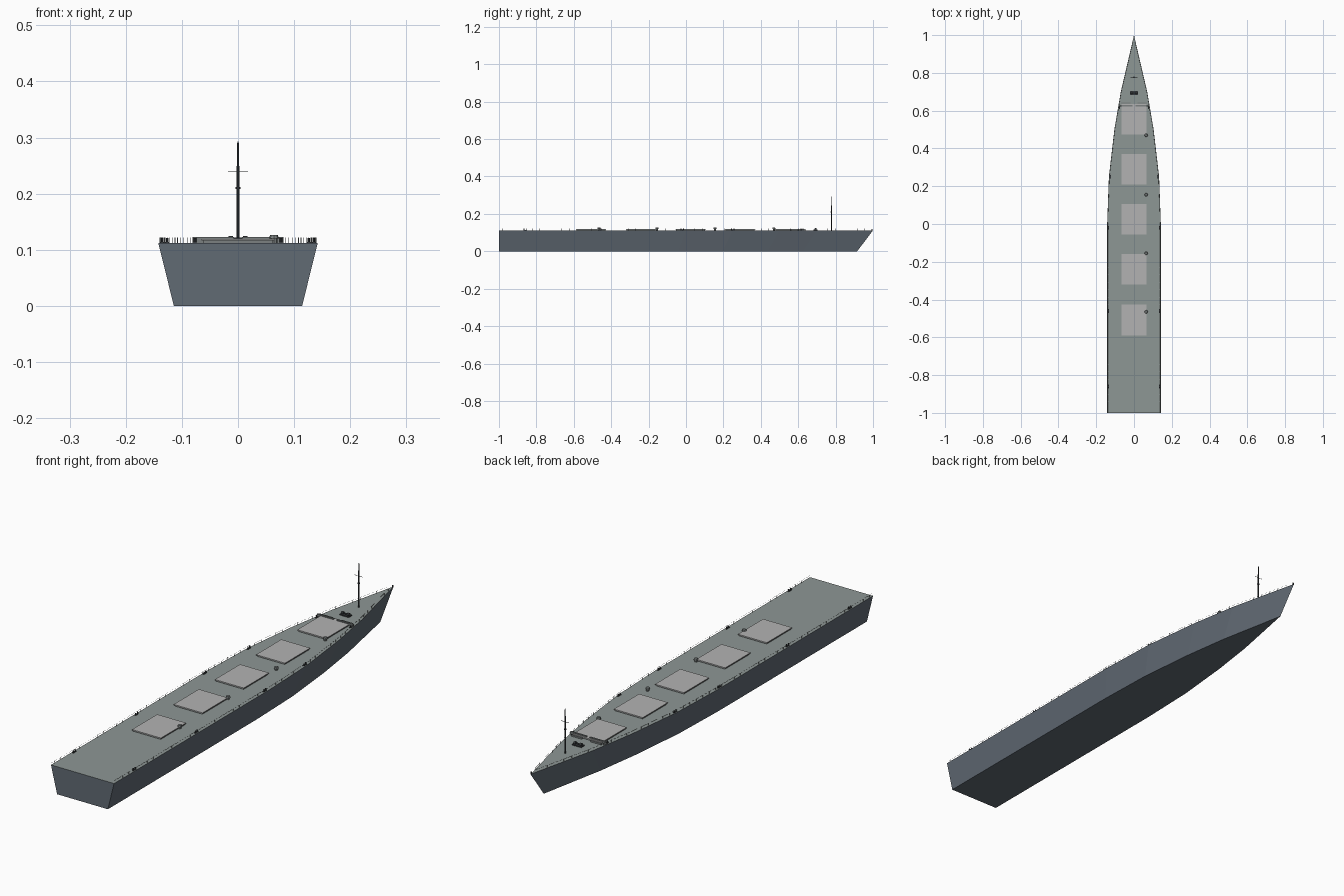
import bpy, bmesh, math
from mathutils import Vector

if "Cube" in bpy.data.objects:
    bpy.data.objects.remove(bpy.data.objects["Cube"])

DECK = 0.112
STATIONS = [(-1, 0.142), (0, 0.142), (0.25, 0.133), (0.5, 0.104), (0.7, 0.07), (1, 0.0)]


def material(name, rgb):
    m = bpy.data.materials.new(name)
    m.diffuse_color = (*rgb, 1)
    m.use_nodes = True
    m.node_tree.nodes["Principled BSDF"].inputs["Base Color"].default_value = m.diffuse_color
    return m


HULL = material("hull_paint", (0.12, 0.145, 0.175))
DECKM = material("deck_paint", (0.27, 0.31, 0.30))
COVER = material("hatch_grey", (0.45, 0.45, 0.45))
STEEL = material("deck_steel", (0.2, 0.22, 0.22))
DARK = material("dark_steel", (0.04, 0.045, 0.05))


def finish(name, bm, *mats):
    bmesh.ops.recalc_face_normals(bm, faces=bm.faces)
    me = bpy.data.meshes.new(name)
    bm.to_mesh(me)
    bm.free()
    for m in mats:
        me.materials.append(m)
    ob = bpy.data.objects.new(name, me)
    bpy.context.collection.objects.link(ob)
    return ob


def add_box(bm, loc, size, turn=0):
    vs = bmesh.ops.create_cube(bm, size=1)["verts"]
    bmesh.ops.scale(bm, vec=size, verts=vs)
    if turn:
        from mathutils import Matrix
        bmesh.ops.rotate(bm, verts=vs, matrix=Matrix.Rotation(turn, 3, 'Z'))
    bmesh.ops.translate(bm, vec=loc, verts=vs)


def add_rod(bm, a, b, r1, r2=None, sides=8):
    a, b = Vector(a), Vector(b)
    d = b - a
    vs = bmesh.ops.create_cone(bm, cap_ends=True, segments=sides, radius1=r1,
                               radius2=r1 if r2 is None else r2, depth=d.length)["verts"]
    bmesh.ops.rotate(bm, verts=vs, matrix=d.to_track_quat('Z', 'Y').to_matrix())
    bmesh.ops.translate(bm, vec=(a + b) / 2, verts=vs)


def half_width(y):
    for (y0, w0), (y1, w1) in zip(STATIONS, STATIONS[1:]):
        if y <= y1:
            return w0 + (w1 - w0) * (y - y0) / (y1 - y0)
    return 0


# Hull: flared sides, flat transom, raked pointed bow
bm = bmesh.new()
loops = []
for z, width, length in ((0, 0.805, 1.915 / 2), (DECK, 1, 1)):
    pts = [(w * width, -1 + (y + 1) * length) for y, w in STATIONS]
    pts += [(-x, y) for x, y in reversed(pts[:-1])]
    loops.append([bm.verts.new((x, y, z)) for x, y in pts])
low, top = loops
n = len(low)
for i in range(n):
    j = (i + 1) % n
    bm.faces.new((low[i], low[j], top[j], top[i]))
bm.faces.new(low)
bm.faces.new(top).material_index = 1
finish("hull", bm, HULL, DECKM)

# Cargo hatches: dark coaming with a lighter cover
for i, y in enumerate((-0.508, -0.24, 0.025, 0.29, 0.555)):
    bm = bmesh.new()
    add_box(bm, (0, y, DECK + 0.002), (0.124, 0.155, 0.006))
    finish(f"hatch_coaming_{i + 1}", bm, STEEL)
    bm = bmesh.new()
    add_box(bm, (0, y, DECK + 0.006), (0.13, 0.162, 0.003))
    finish(f"hatch_cover_{i + 1}", bm, COVER)

# Deck vents
for i, y in enumerate((-0.465, -0.155, 0.155, 0.47)):
    bm = bmesh.new()
    add_rod(bm, (0.064, y, DECK), (0.064, y, DECK + 0.01), 0.006)
    add_rod(bm, (0.064, y, DECK + 0.008), (0.064, y, DECK + 0.014), 0.009, 0.007)
    finish(f"deck_vent_{i + 1}", bm, STEEL)

# Breakwater in two halves
bm = bmesh.new()
for s in (-1, 1):
    add_box(bm, (s * 0.044, 0.626, DECK + 0.005), (0.074, 0.007, 0.012))
    add_box(bm, (s * 0.044, 0.64, DECK + 0.003), (0.05, 0.004, 0.006))
finish("breakwater", bm, STEEL)

# Anchor windlass
bm = bmesh.new()
add_box(bm, (0, 0.693, DECK + 0.002), (0.042, 0.022, 0.004))
add_rod(bm, (-0.02, 0.693, DECK + 0.007), (0.02, 0.693, DECK + 0.007), 0.003)
for s in (-1, 1):
    add_rod(bm, (s * 0.009, 0.693, DECK + 0.007), (s * 0.017, 0.693, DECK + 0.007), 0.006, sides=12)
finish("windlass", bm, DARK)

# Foremast with yard and lamp platform
bm = bmesh.new()
add_rod(bm, (0, 0.777, DECK), (0, 0.777, 0.29), 0.003, 0.002)
add_rod(bm, (-0.018, 0.777, 0.24), (0.018, 0.777, 0.24), 0.0008)
add_rod(bm, (0, 0.777, 0.208), (0, 0.777, 0.212), 0.0045)
add_rod(bm, (0, 0.777, 0.29), (0, 0.777, 0.293), 0.001)
finish("foremast", bm, DARK)

# Mooring bollards in pairs along both sides
bm = bmesh.new()
for y in (-0.86, -0.46, -0.02, 0.25, 0.62):
    for s in (-1, 1):
        x = s * (half_width(y) - 0.007)
        add_box(bm, (x, y, DECK + 0.001), (0.006, 0.02, 0.002))
        for dy in (-0.006, 0.006):
            add_rod(bm, (x, y + dy, DECK), (x, y + dy, DECK + 0.009), 0.0025)
finish("bollards", bm, DARK)

# Bow post
bm = bmesh.new()
add_rod(bm, (0, 0.994, DECK - 0.002), (0, 0.994, DECK + 0.008), 0.003)
finish("bow_post", bm, DARK)

# Railing: stanchions and one thin wire per side
bm = bmesh.new()
inset = 0.003
for s in (-1, 1):
    for k in range(50):
        y = -0.98 + k * 0.0395
        x = s * (half_width(y) - inset)
        add_rod(bm, (x, y, DECK), (x, y, DECK + 0.01), 0.0006, sides=4)
    for (y0, w0), (y1, w1) in zip(STATIONS, STATIONS[1:]):
        y1 = min(y1, 0.97)
        w1 = half_width(y1)
        add_rod(bm, (s * (w0 - inset), y0, DECK + 0.009),
                (s * (w1 - inset), y1, DECK + 0.009), 0.0003, sides=4)
finish("railing", bm, STEEL)
